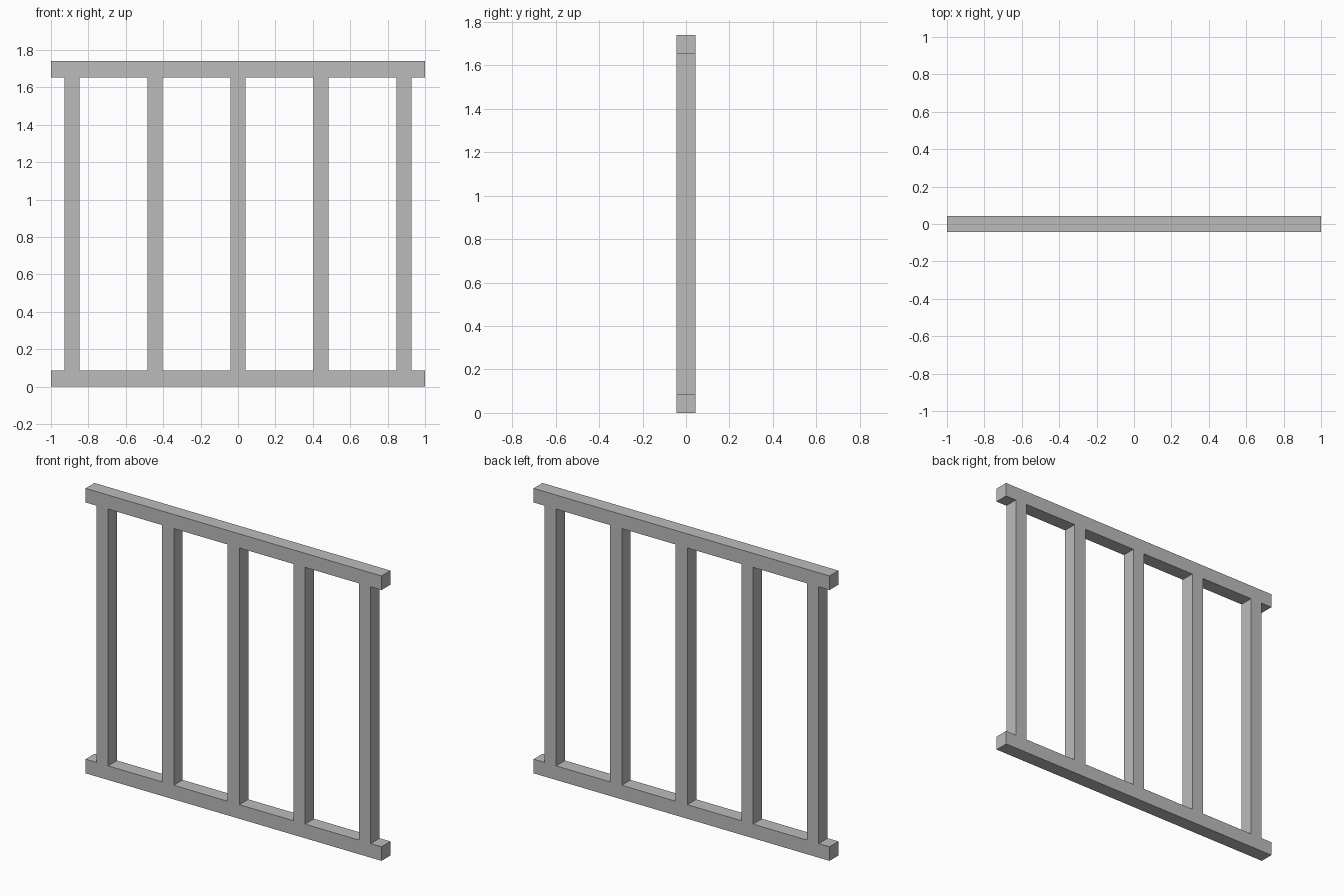
import bpy
import bmesh

if "Cube" in bpy.data.objects:
    bpy.data.objects.remove(bpy.data.objects["Cube"])

HALF_LENGTH = 1.0
HEIGHT = 1.74
RAIL = 0.086      # rail height
DEPTH = 0.086     # thickness front to back
POST = 0.08       # post width
SPACING = 0.4435  # distance between post centres

steel = bpy.data.materials.new("plain_grey")
steel.diffuse_color = (0.5, 0.5, 0.5, 1)
steel.use_nodes = True
steel.node_tree.nodes["Principled BSDF"].inputs["Base Color"].default_value = steel.diffuse_color

# Grid lines of the front silhouette: ends and both sides of each post
xs = [-HALF_LENGTH]
for i in range(-2, 3):
    xs += [i * SPACING - POST / 2, i * SPACING + POST / 2]
xs.append(HALF_LENGTH)
zs = [0, RAIL, HEIGHT - RAIL, HEIGHT]

# Rails fill the bottom and top rows, posts fill every second middle cell
bm = bmesh.new()
for row in range(3):
    for col in range(len(xs) - 1):
        if row == 1 and col % 2 == 0:
            continue
        x0, x1, z0, z1 = xs[col], xs[col + 1], zs[row], zs[row + 1]
        corners = [(x0, z0), (x1, z0), (x1, z1), (x0, z1)]
        bm.faces.new([bm.verts.new((x, -DEPTH / 2, z)) for x, z in corners])
bmesh.ops.remove_doubles(bm, verts=bm.verts, dist=0.0001)

# Thicken the flush frame into one solid
solid = bmesh.ops.extrude_face_region(bm, geom=bm.faces[:], use_keep_orig=True)
moved = [v for v in solid["geom"] if isinstance(v, bmesh.types.BMVert)]
bmesh.ops.translate(bm, verts=moved, vec=(0, DEPTH, 0))
bmesh.ops.recalc_face_normals(bm, faces=bm.faces)

mesh = bpy.data.meshes.new("railing_frame")
bm.to_mesh(mesh)
bm.free()
mesh.materials.append(steel)
frame = bpy.data.objects.new("railing_frame", mesh)
bpy.context.collection.objects.link(frame)
